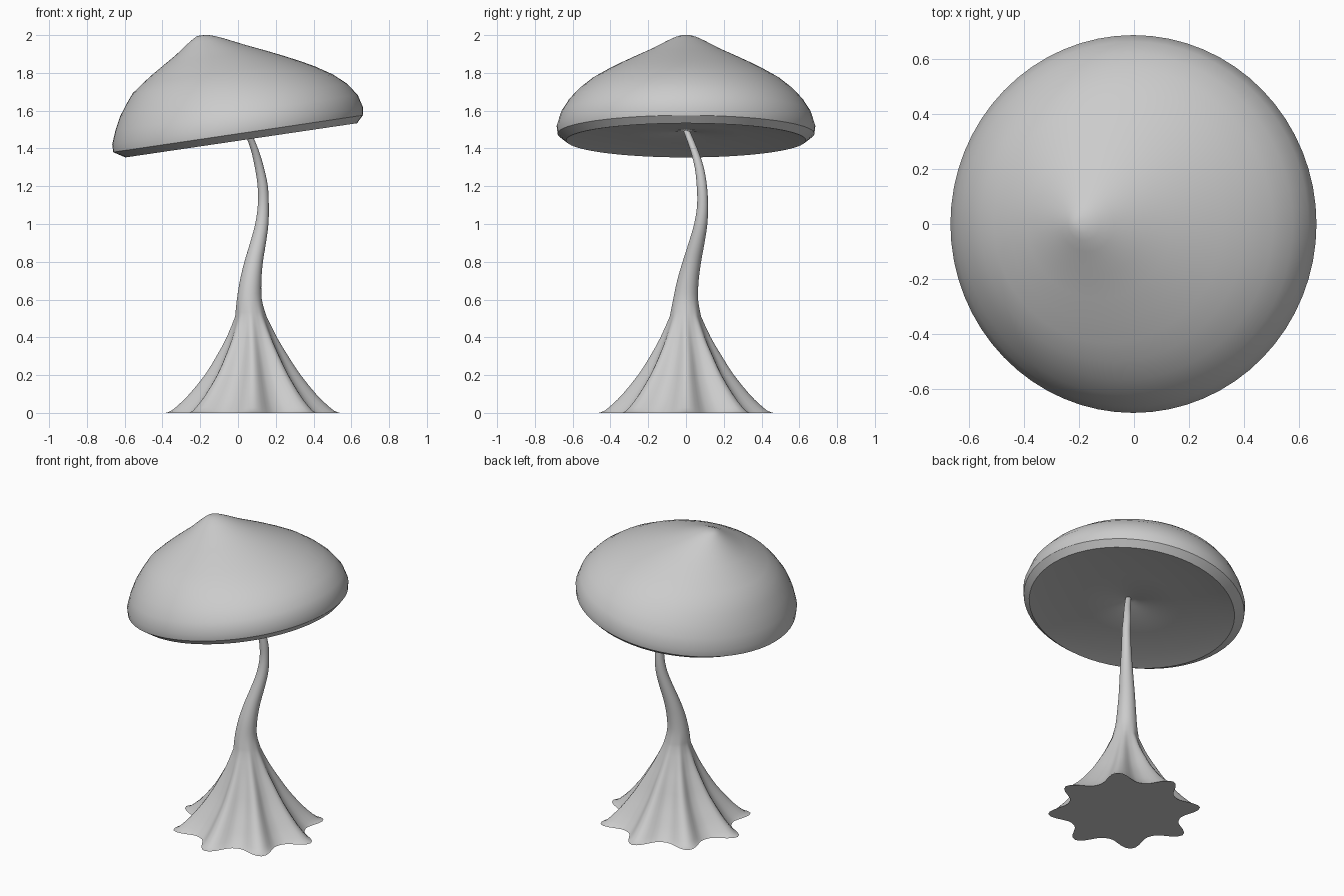
import bpy, bmesh, math

grey = bpy.data.materials.new("plain_grey")
grey.diffuse_color = (0.6, 0.6, 0.6, 1)


def loft(name, rings, angle):
    """Skin a stack of equal rings, first at the bottom, and close both ends."""
    bm = bmesh.new()
    loops = [[bm.verts.new(p) for p in ring] for ring in rings]
    n = len(loops[0])
    for a, b in zip(loops, loops[1:]):
        for i in range(n):
            j = (i + 1) % n
            bm.faces.new((a[i], a[j], b[j], b[i]))
    bm.faces.new(loops[0][::-1])
    bm.faces.new(loops[-1])
    bmesh.ops.recalc_face_normals(bm, faces=bm.faces)
    mesh = bpy.data.meshes.new(name)
    bm.to_mesh(mesh)
    bm.free()
    mesh.materials.append(grey)
    ob = bpy.data.objects.new(name, mesh)
    bpy.context.collection.objects.link(ob)
    bpy.ops.object.select_all(action='DESELECT')
    ob.select_set(True)
    bpy.context.view_layer.objects.active = ob
    bpy.ops.object.shade_smooth_by_angle(angle=math.radians(angle))
    return ob


def smooth_rows(rows, steps):
    """Catmull-Rom interpolation through rows of numbers."""
    out = []
    for k in range(len(rows) - 1):
        p0, p1 = rows[max(k - 1, 0)], rows[k]
        p2, p3 = rows[k + 1], rows[min(k + 2, len(rows) - 1)]
        for s in range(steps):
            t = s / steps
            out.append([0.5 * (2*b + (c - a)*t + (2*a - 5*b + 4*c - d)*t*t
                               + (3*b - a - 3*c + d)*t**3)
                        for a, b, c, d in zip(p0, p1, p2, p3)])
    return out + [rows[-1]]


# Cap: tilted rings with a leaning peak and a hollow underside
# each row: centre x, centre z, radius along x, radius along y
TILT = math.radians(8.4)
cap_rows = [
    (0.03, 1.495, 0.03, 0.03),
    (0.03, 1.485, 0.06, 0.06),
    (0.02, 1.472, 0.30, 0.30),
    (0.017, 1.462, 0.50, 0.51),
    (0.017, 1.443, 0.62, 0.635),
    (0.0, 1.478, 0.668, 0.68),
    (-0.002, 1.52, 0.671, 0.685),
    (-0.008, 1.59, 0.648, 0.662),
    (-0.025, 1.655, 0.607, 0.62),
    (-0.045, 1.71, 0.555, 0.567),
    (-0.075, 1.763, 0.488, 0.50),
    (-0.092, 1.803, 0.42, 0.43),
    (-0.110, 1.843, 0.345, 0.353),
    (-0.127, 1.882, 0.267, 0.272),
    (-0.145, 1.920, 0.188, 0.19),
    (-0.170, 1.968, 0.098, 0.10),
    (-0.181, 1.987, 0.058, 0.06),
    (-0.190, 1.996, 0.032, 0.032),
    (-0.194, 1.9985, 0.012, 0.012),
]


def cap_ring(cx, cz, rx, ry, n=64):
    ring = []
    for i in range(n):
        a = 2 * math.pi * i / n
        u = rx * math.cos(a)
        ring.append((cx + u * math.cos(TILT), ry * math.sin(a),
                     cz + u * math.sin(TILT)))
    return ring


loft("mushroom_cap", [cap_ring(*r) for r in cap_rows], 30)

# Stem: eight-pointed root skirt running into a thin curved stalk
# each row: z, centre x, centre y, ridge radius, valley radius
skirt_rows = [
    (0.0, 0.078, 0.0, 0.462, 0.350),
    (0.012, 0.078, 0.0, 0.430, 0.338),
    (0.05, 0.078, 0.0, 0.385, 0.305),
    (0.10, 0.078, 0.0, 0.335, 0.270),
    (0.20, 0.078, 0.0, 0.254, 0.207),
    (0.30, 0.076, 0.0, 0.190, 0.160),
    (0.40, 0.073, -0.002, 0.133, 0.117),
    (0.51, 0.068, -0.003, 0.083, 0.080),
]
stalk_rows = [
    (0.51, 0.068, -0.003, 0.083, 0.080),
    (0.60, 0.060, -0.002, 0.066, 0.066),
    (0.70, 0.067, 0.010, 0.057, 0.057),
    (0.80, 0.083, 0.031, 0.049, 0.049),
    (0.90, 0.106, 0.056, 0.042, 0.042),
    (1.00, 0.126, 0.078, 0.035, 0.035),
    (1.10, 0.134, 0.088, 0.029, 0.029),
    (1.20, 0.131, 0.084, 0.027, 0.027),
    (1.30, 0.113, 0.070, 0.024, 0.024),
    (1.40, 0.086, 0.040, 0.020, 0.020),
    (1.50, 0.045, 0.000, 0.017, 0.017),
]


def stem_ring(z, cx, cy, ridge, valley, n=96):
    ring = []
    for i in range(n):
        a = 2 * math.pi * i / n
        w = ((1 + math.cos(8 * a)) / 2) ** 1.5
        r = valley + (ridge - valley) * w
        ring.append((cx + r * math.cos(a), cy + r * math.sin(a), z))
    return ring


stem_rows = smooth_rows(skirt_rows, 2)[:-1] + smooth_rows(stalk_rows, 3)
loft("stem_with_roots", [stem_ring(*r) for r in stem_rows], 40)
